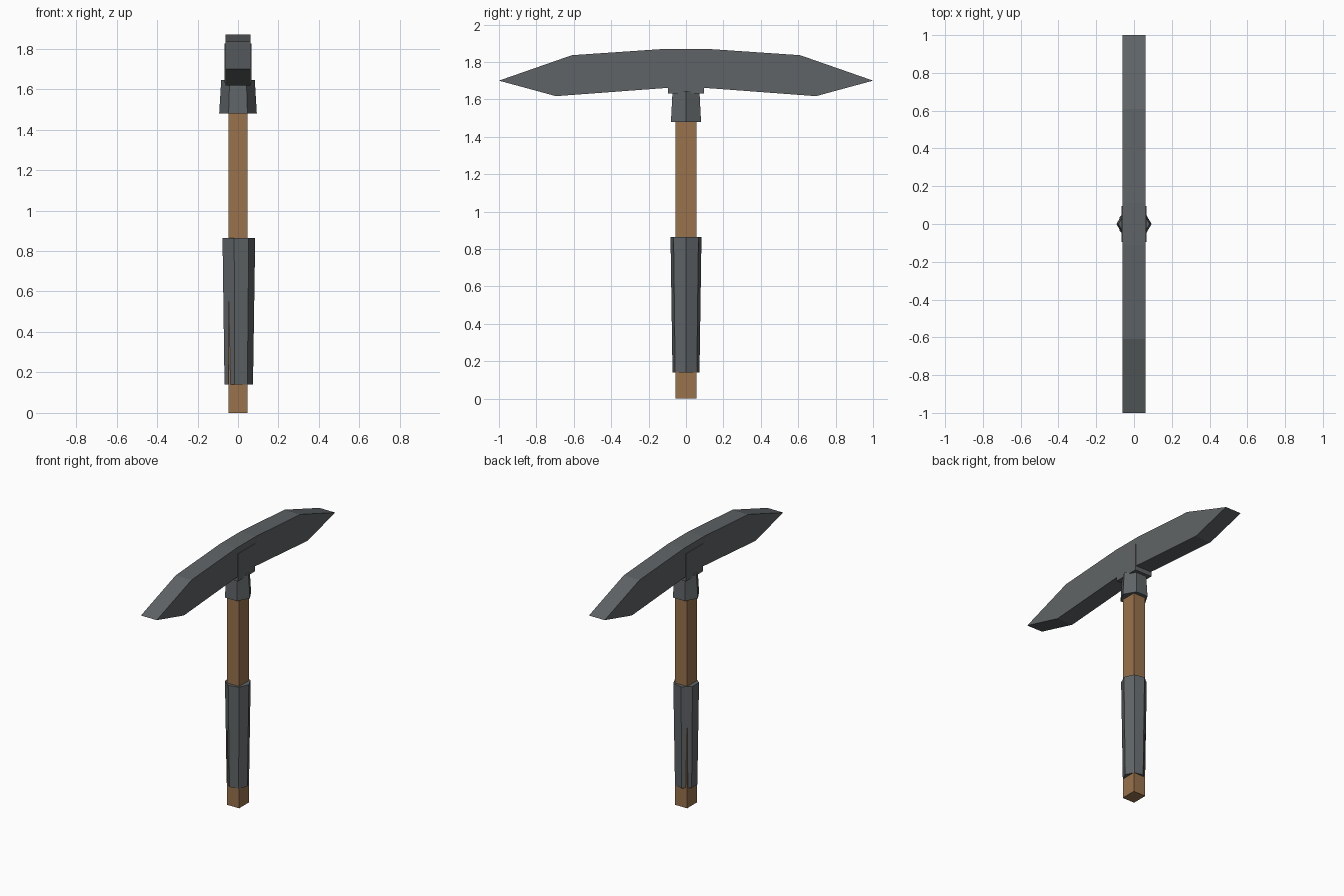
import bpy, bmesh, math

if "Cube" in bpy.data.objects:
    bpy.data.objects.remove(bpy.data.objects["Cube"])


def material(name, color):
    m = bpy.data.materials.new(name)
    m.diffuse_color = (*color, 1)
    m.use_nodes = True
    m.node_tree.nodes["Principled BSDF"].inputs["Base Color"].default_value = m.diffuse_color
    return m


STEEL = material("dark_steel", (0.115, 0.127, 0.133))
WOOD = material("brown_wood", (0.314, 0.171, 0.073))


def loft(name, rings, mat):
    """Closed solid through matching rings of points."""
    bm = bmesh.new()
    loops = [[bm.verts.new(p) for p in ring] for ring in rings]
    n = len(loops[0])
    for a, b in zip(loops, loops[1:]):
        for i in range(n):
            j = (i + 1) % n
            bm.faces.new((a[i], a[j], b[j], b[i]))
    bm.faces.new(loops[0][::-1])
    bm.faces.new(loops[-1])
    bmesh.ops.recalc_face_normals(bm, faces=bm.faces[:])
    me = bpy.data.meshes.new(name)
    bm.to_mesh(me)
    bm.free()
    me.materials.append(mat)
    ob = bpy.data.objects.new(name, me)
    bpy.context.collection.objects.link(ob)
    return ob


def ngon(sides, r, z):
    return [(r * math.cos(2 * math.pi * i / sides),
             r * math.sin(2 * math.pi * i / sides), z) for i in range(sides)]


def rect(hx, hy, z):
    return [(-hx, -hy, z), (hx, -hy, z), (hx, hy, z), (-hx, hy, z)]


# wooden shaft
loft("handle", [rect(0.048, 0.056, 0), rect(0.048, 0.056, 1.66)], WOOD)

# seven-sided tapered grip
loft("grip", [ngon(7, 0.074, 0.14), ngon(7, 0.085, 0.865)], STEEL)

# six-sided collar under the head
loft("collar", [ngon(6, 0.093, 1.48), ngon(6, 0.083, 1.645)], STEEL)

# socket block around the head
loft("socket", [rect(0.067, 0.095, 1.63), rect(0.067, 0.095, 1.825)], STEEL)

# double-pointed head: half profile mirrored in y, extruded along x
half = [(0.11, 1.87), (0.61, 1.836), (1.0, 1.70), (0.695, 1.617), (0.09, 1.662)]
profile = half + [(-y, z) for y, z in reversed(half)]
loft("pick_head", [[(x, y, z) for y, z in profile] for x in (-0.062, 0.062)], STEEL)
